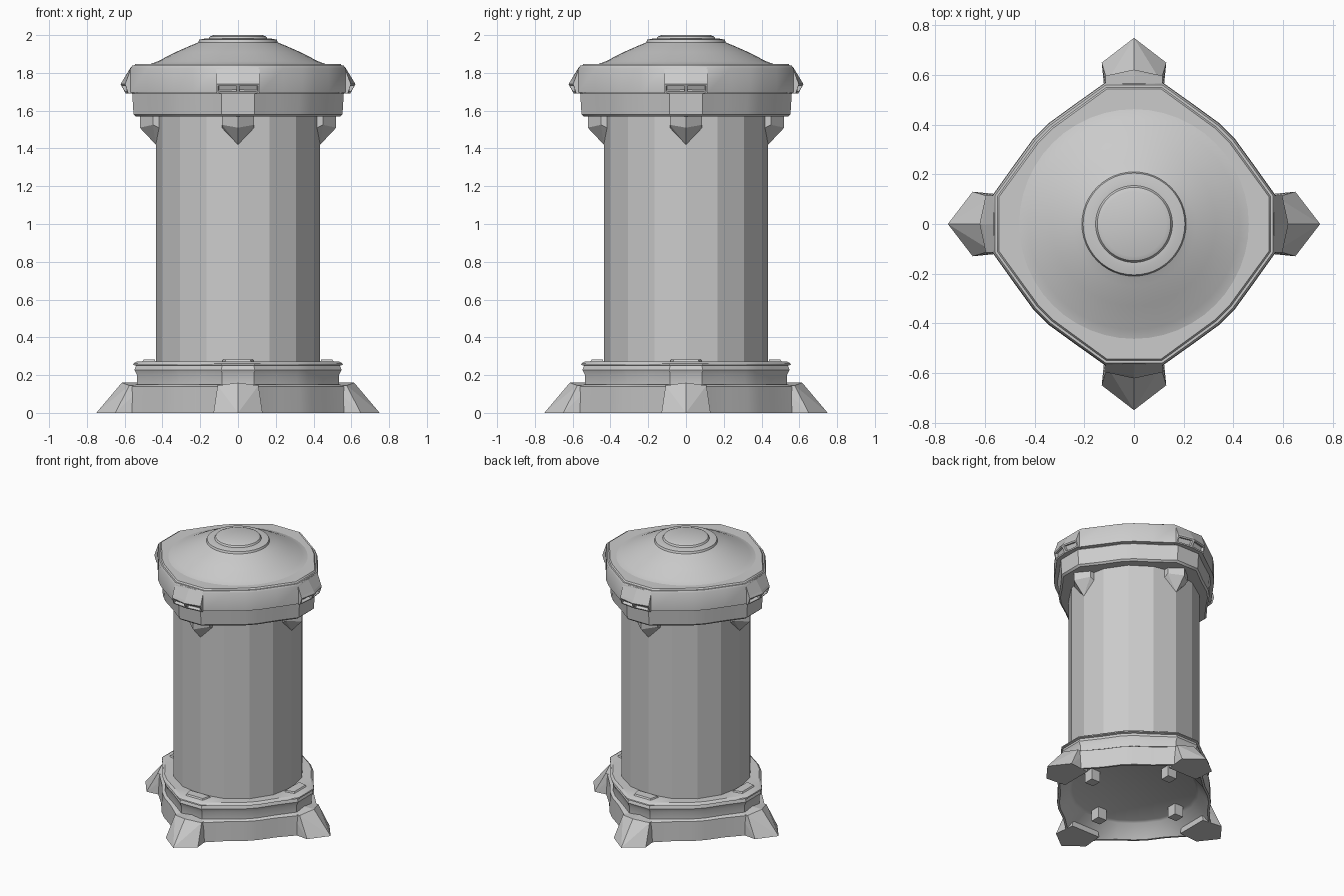
import bpy, bmesh, math
from mathutils import Matrix, Vector

if "Cube" in bpy.data.objects:
    bpy.data.objects.remove(bpy.data.objects["Cube"])


def finish(name, bm, smooth=False):
    bmesh.ops.recalc_face_normals(bm, faces=bm.faces[:])
    mesh = bpy.data.meshes.new(name)
    bm.to_mesh(mesh)
    bm.free()
    ob = bpy.data.objects.new(name, mesh)
    bpy.context.collection.objects.link(ob)
    if smooth:
        bpy.ops.object.select_all(action='DESELECT')
        ob.select_set(True)
        bpy.context.view_layer.objects.active = ob
        bpy.ops.object.shade_smooth_by_angle(angle=math.radians(32))
    return ob


def rounded_diamond(z, a, d, flat=9):
    """24-point ring: a = reach at the four flat corners, d = reach on the diagonals,
    flat = half angle of each flat corner in degrees."""
    corner = a / math.cos(math.radians(flat))
    quarter = [(flat, corner), (flat + 15, d + 0.006), (40, d),
               (50, d), (75 - flat, d + 0.006), (90 - flat, corner)]
    return [Vector((r * math.cos(math.radians(t + q * 90)),
                    r * math.sin(math.radians(t + q * 90)), z))
            for q in range(4) for t, r in quarter]


def circle(z, r, n):
    return [Vector((r * math.cos(2 * math.pi * i / n), r * math.sin(2 * math.pi * i / n), z))
            for i in range(n)]


def loft(name, rings, smooth=True):
    bm = bmesh.new()
    loops = [[bm.verts.new(p) for p in ring] for ring in rings]
    n = len(loops[0])
    for lo, hi in zip(loops, loops[1:]):
        for i in range(n):
            j = (i + 1) % n
            bm.faces.new((lo[i], lo[j], hi[j], hi[i]))
    bm.faces.new(loops[0][::-1])
    bm.faces.new(loops[-1])
    return finish(name, bm, smooth)


def hull(points):
    """Convex part, mirrored across y."""
    bm = bmesh.new()
    full = {p for x, y, z in points for p in ((x, y, z), (x, -y, z))}
    for p in sorted(full):
        bm.verts.new(p)
    bmesh.ops.convex_hull(bm, input=bm.verts[:])
    bmesh.ops.dissolve_limit(bm, angle_limit=0.01, verts=bm.verts[:], edges=bm.edges[:])
    return bm


def four_times(name, make):
    for i, side in enumerate(("right", "back", "left", "front")):
        ob = finish(f"{name}_{side}", make())
        ob.data.transform(Matrix.Rotation(i * math.pi / 2, 4, 'Z'))


# Base skirt, hollow underneath
loft("base_skirt", [rounded_diamond(*p, 11) for p in (
    (0.10, 0.41, 0.41), (0.09, 0.43, 0.43), (0.0, 0.555, 0.495), (0.0, 0.57, 0.51),
    (0.14, 0.56, 0.505), (0.15, 0.54, 0.49), (0.15, 0.42, 0.42))])

# Stepped ring above the skirt
loft("base_ring", [rounded_diamond(*p) for p in (
    (0.14, 0.42, 0.42), (0.14, 0.535, 0.485), (0.2, 0.535, 0.485), (0.228, 0.548, 0.495),
    (0.25, 0.54, 0.488), (0.254, 0.555, 0.503), (0.262, 0.553, 0.50),
    (0.272, 0.535, 0.488), (0.272, 0.42, 0.42))])

# Faceted barrel
loft("barrel", [circle(0.2, 0.435, 16), circle(1.64, 0.435, 16)], smooth=False)

# Collar under the lid
loft("collar", [rounded_diamond(*p) for p in (
    (1.568, 0.42, 0.42), (1.568, 0.54, 0.488), (1.58, 0.553, 0.50),
    (1.69, 0.56, 0.508), (1.70, 0.55, 0.50), (1.70, 0.42, 0.42))])

# Lid rim
loft("lid_rim", [rounded_diamond(*p, 11.5) for p in (
    (1.695, 0.45, 0.45), (1.695, 0.57, 0.532), (1.825, 0.568, 0.53), (1.838, 0.56, 0.522),
    (1.838, 0.55, 0.512), (1.848, 0.543, 0.505), (1.848, 0.42, 0.42))])

# Conical lid dome with stepped cap
loft("lid_dome", [circle(z, r, 48) for z, r in (
    (1.846, 0.47), (1.85, 0.455), (1.861, 0.425), (1.91, 0.33), (1.945, 0.25), (1.955, 0.225),
    (1.962, 0.21), (1.976, 0.205), (1.982, 0.175), (1.982, 0.155), (1.993, 0.148), (2.0, 0.13))])

# Ridged feet
four_times("foot", lambda: hull([
    (0.5, 0.115, 0), (0.65, 0.13, 0), (0.75, 0, 0),
    (0.5, 0.105, 0.145), (0.575, 0.108, 0.145), (0.615, 0, 0.16), (0.5, 0, 0.16)]))

# Pads on the base ring
four_times("ring_pad", lambda: hull([
    (0.435, 0.085, 0.265), (0.51, 0.07, 0.265), (0.44, 0.08, 0.282), (0.5, 0.065, 0.282)]))

# Pegs under the base
four_times("bottom_peg", lambda: hull([
    (0.325, 0.035, 0.02), (0.395, 0.035, 0.02), (0.325, 0.035, 0.11), (0.395, 0.035, 0.11)]))

# Pointed brackets below the collar
four_times("bracket", lambda: hull([
    (0.4, 0.085, 1.58), (0.45, 0.085, 1.58), (0.52, 0, 1.58), (0.52, 0, 1.51),
    (0.45, 0.085, 1.525), (0.4, 0.085, 1.50), (0.435, 0, 1.42), (0.4, 0, 1.42)]))


# Clips on the lid rim with a shallow prow, each with two recessed windows
def clip():
    bm = bmesh.new()
    profile = [(0.5, 1.692), (0.595, 1.692), (0.622, 1.74), (0.612, 1.757),
               (0.566, 1.832), (0.5, 1.832)]
    rows = []
    for y in (-0.115, 0, 0.115):
        pull = 0.4 if y else 0  # outer ends sit closer to the rim
        rows.append([bm.verts.new((x - pull * max(0, x - 0.56), y, z)) for x, z in profile])
    n = len(profile)
    windows = []
    for a, b in zip(rows, rows[1:]):
        for i in range(n):
            j = (i + 1) % n
            f = bm.faces.new((a[i], a[j], b[j], b[i]))
            if i == 1:
                windows.append(f)
    bm.faces.new(rows[0])
    bm.faces.new(rows[-1][::-1])
    bmesh.ops.recalc_face_normals(bm, faces=bm.faces[:])
    bmesh.ops.inset_individual(bm, faces=windows, thickness=0.013)
    bmesh.ops.inset_individual(bm, faces=windows, thickness=0.003, depth=-0.02)
    return bm


four_times("lid_clip", clip)
